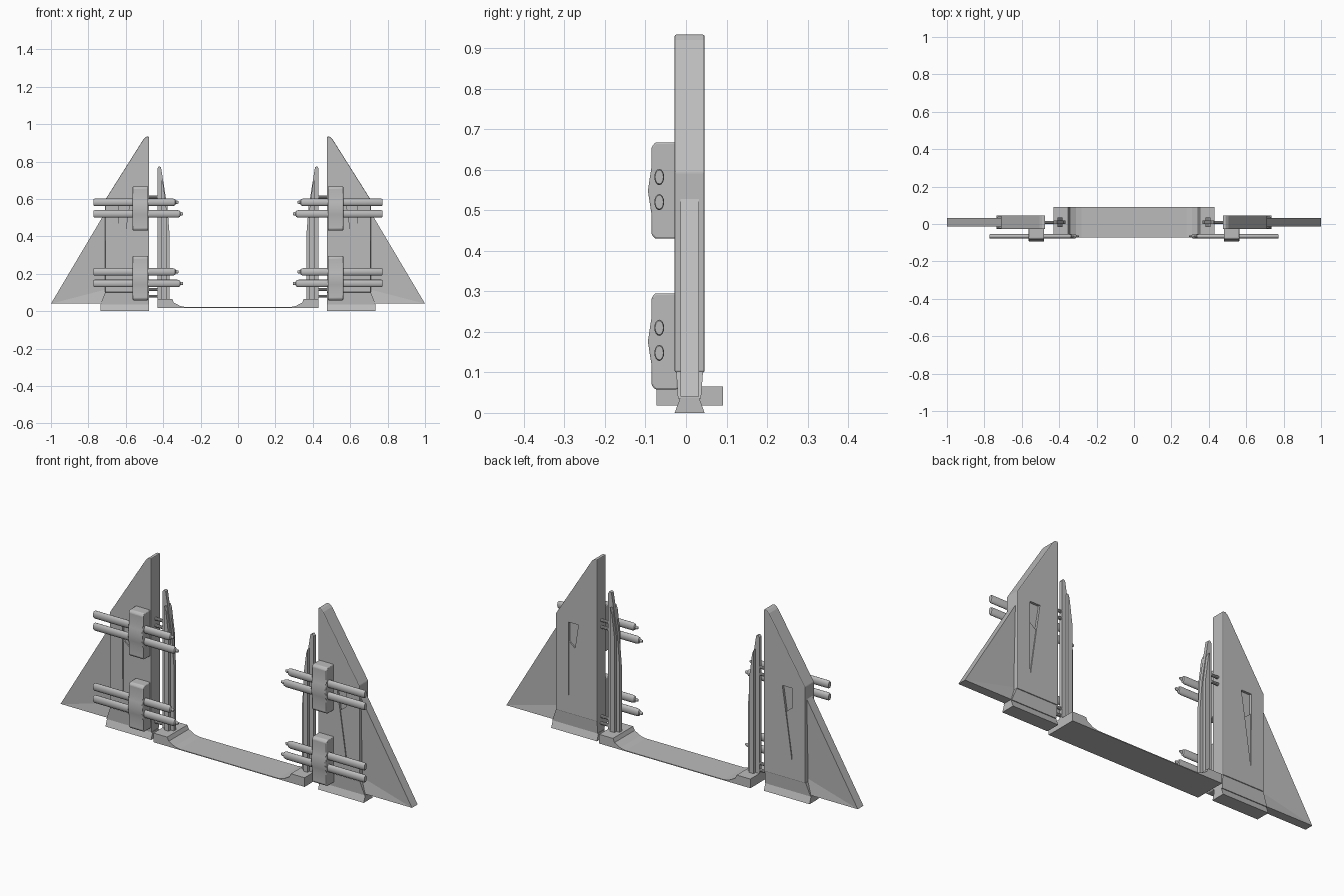
import bpy, bmesh, math
from mathutils import Vector

cube = bpy.data.objects.get("Cube")
if cube:
    bpy.data.objects.remove(cube, do_unlink=True)

grey = bpy.data.materials.new("plain grey")
grey.use_nodes = True
COLOUR = (0.5, 0.5, 0.5, 1)
grey.diffuse_color = COLOUR
grey.node_tree.nodes["Principled BSDF"].inputs["Base Color"].default_value = COLOUR

MID = 0.009  # centre plane of the wings in y


def finish(name, bm, bevel=0, mirror=True, smooth=False):
    bmesh.ops.recalc_face_normals(bm, faces=bm.faces)
    mesh = bpy.data.meshes.new(name)
    bm.to_mesh(mesh)
    bm.free()
    mesh.materials.append(grey)
    ob = bpy.data.objects.new(name, mesh)
    bpy.context.collection.objects.link(ob)
    if bevel:
        mod = ob.modifiers.new("Bevel", 'BEVEL')
        mod.width = bevel
        mod.segments = 2
    if mirror:
        ob.modifiers.new("Mirror", 'MIRROR').use_mirror_merge = False
    if smooth:
        bpy.ops.object.select_all(action='DESELECT')
        ob.select_set(True)
        bpy.context.view_layer.objects.active = ob
        bpy.ops.object.shade_smooth_by_angle(angle=math.radians(35))
    return ob


def loft(rings):
    """Join equal-length rings of points and cap both ends."""
    bm = bmesh.new()
    rows = [[bm.verts.new(p) for p in ring] for ring in rings]
    n = len(rows[0])
    for a, b in zip(rows, rows[1:]):
        for i in range(n):
            j = (i + 1) % n
            bm.faces.new((a[i], a[j], b[j], b[i]))
    bm.faces.new(rows[0])
    bm.faces.new(rows[-1])
    return bm


def prism_y(pts, y0, y1):
    return loft([[(x, y, z) for x, z in pts] for y in (y0, y1)])


def prism_x(pts, x0, x1):
    return loft([[(x, y, z) for y, z in pts] for x in (x0, x1)])


def rod(x_rings, y, z, ry, rz, sides=16):
    turns = [2 * math.pi * i / sides for i in range(sides)]
    return loft([[(x, y + s * ry * math.cos(t), z + s * rz * math.sin(t)) for t in turns]
                 for x, s in x_rings])


def rect(x0, x1, y0, y1, z):
    return [(x0, y0, z), (x1, y0, z), (x1, y1, z), (x0, y1, z)]


# Thick wing panels with engraved wedges on both faces
panel = finish("wing_panel", prism_y(
    [(.475, .1), (.71, .1), (.71, .595), (.505, .92), (.49, .933), (.475, .933)],
    -.028, .046), bevel=.004, mirror=False)

wedge_top = [(.637, .57), (.58, .57), (.6, .44), (.637, .47)]
wedge_tail = [(.637, .48), (.594, .48), (.636, .19)]
for pts, depth in ((wedge_top, .012), (wedge_tail, .005)):
    for face, out in ((-.028, -1), (.046, 1)):
        cutter = finish("recess_cutter", prism_y(pts, face + out * .02, face - out * depth),
                        mirror=False)
        cutter.hide_render = True
        mod = panel.modifiers.new("Recess", 'BOOLEAN')
        mod.operation = 'DIFFERENCE'
        mod.object = cutter
bpy.ops.object.select_all(action='DESELECT')
panel.select_set(True)
bpy.context.view_layer.objects.active = panel
for mod in list(panel.modifiers):
    bpy.ops.object.modifier_apply(modifier=mod.name)
for ob in [o for o in bpy.data.objects if o.name.startswith("recess_cutter")]:
    bpy.data.objects.remove(ob, do_unlink=True)
panel.modifiers.new("Mirror", 'MIRROR').use_mirror_merge = False

# Tapered skirt under each panel, and the flared foot
finish("panel_skirt", loft([rect(.477, .71, -.024, .042, .102),
                            rect(.477, .735, -.02, .037, .036)]))
finish("panel_foot", prism_x([(-.028, 0), (.046, 0), (.032, .038), (-.014, .038)], .475, .735))

# Dished triangular outer fins: thick rim, hollow faces
bm = bmesh.new()
sides = []
for d in (-1, 1):
    tip, top, low, dish = [bm.verts.new((x, MID + d * h, z)) for x, z, h in
                           ((1, .04, .023), (.7, .545, .023), (.7, .04, .023), (.71, .115, .012))]
    bm.faces.new((tip, top, dish))
    bm.faces.new((tip, dish, low))
    bm.faces.new((top, low, dish))
    sides.append((tip, top, low))
for i in range(3):
    j = (i + 1) % 3
    bm.faces.new((sides[0][i], sides[0][j], sides[1][j], sides[1][i]))
finish("outer_fin", bm)

# Slender upright rails: a thin blade with a wider flange
finish("rail_blade", prism_y(
    [(.365, .06), (.43, .06), (.43, .765), (.422, .775), (.412, .77), (.378, .56), (.365, .4)],
    MID - .009, MID + .009))
finish("rail_flange", prism_y(
    [(.383, .06), (.408, .06), (.408, .7), (.4, .68), (.383, .55)],
    MID - .025, MID + .025))

# Small pins joining the rails to the panels
for z in (.08, .115, .575, .61):
    finish("joining_pin", rod([(.42, 1), (.48, 1)], MID, z, .008, .008, 10), smooth=True)

# Low base plate with a raised block at each end
half = [(.43, .018), (.43, .065), (.352, .065), (.343, .046), (.31, .028), (.28, .022)]
finish("base_plate", prism_y(half + [(-x, z) for x, z in reversed(half)], -.073, .091),
       mirror=False)

# Clamps on the front, each holding two rods with pointed inner tips
for z0 in (.058, .43):
    outline = [(-.02, 0), (-.076, 0), (-.085, .01), (-.085, .06), (-.089, .085), (-.094, .118),
               (-.089, .152), (-.085, .177), (-.085, .226), (-.076, .237), (-.02, .237)]
    finish("rod_clamp", prism_x([(y, z0 + z) for y, z in outline], .48, .563),
           bevel=.004, smooth=True)
    for z, tip in ((z0 + .152, .318), (z0 + .09, .293)):
        rings = [(tip, .3), (tip + .008, .45), (tip + .014, .4), (tip + .018, .8),
                 (tip + .03, 1), (.766, 1), (.772, .85)]
        finish("clamped_rod", rod(rings, -.066, z, .012, .02), smooth=True)
